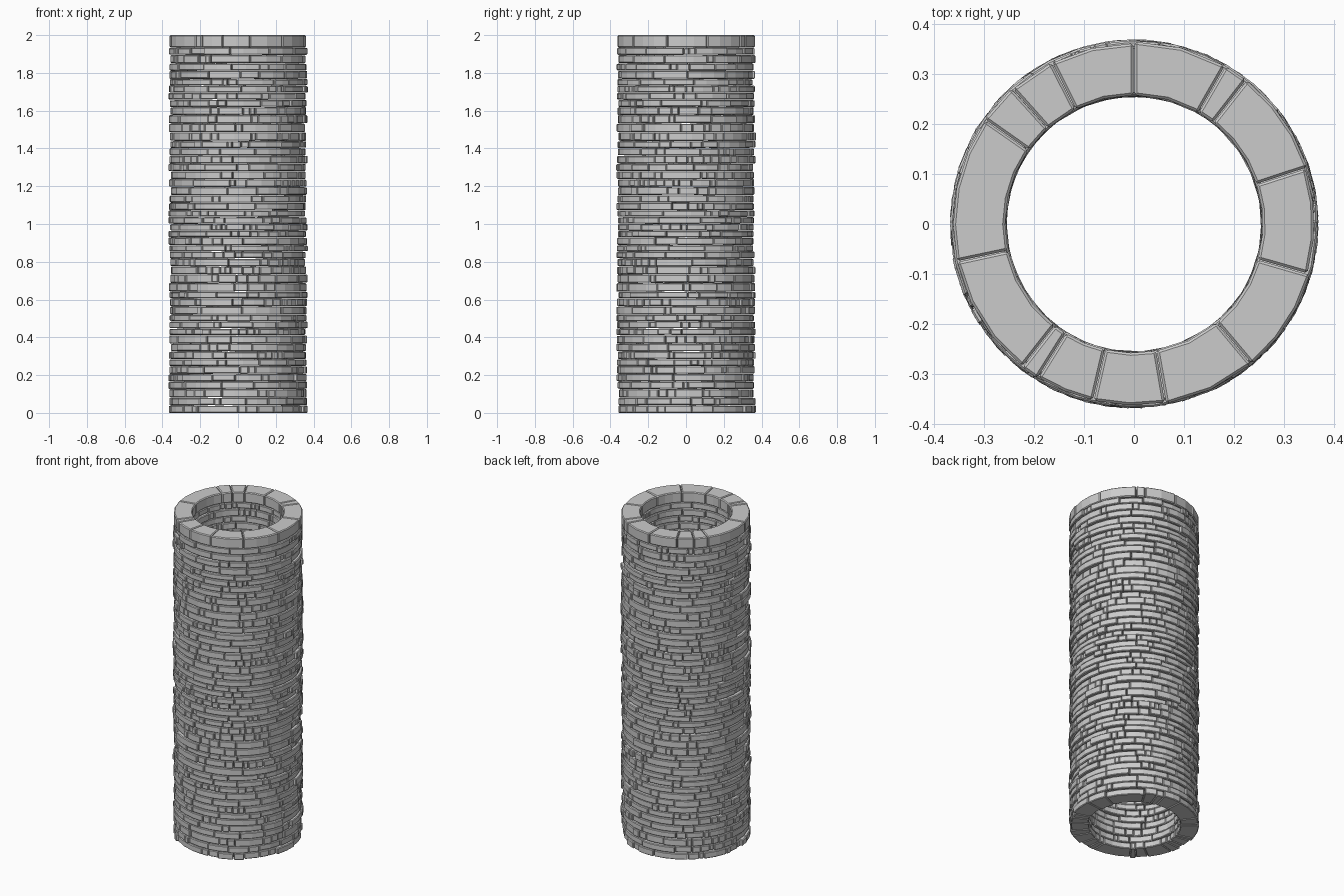
import bpy, bmesh, math, random

if "Cube" in bpy.data.objects:
    bpy.data.objects.remove(bpy.data.objects["Cube"])

random.seed(11)
R_IN, R_OUT = 0.259, 0.362


def add_stone(bm, a0, a1, z0, z1, r_in, r_out):
    """One curved block: a rectangular section swept along an arc."""
    n = max(1, math.ceil((a1 - a0) / math.radians(15)))
    rings = []
    for i in range(n + 1):
        a = a0 + (a1 - a0) * i / n
        c, s = math.cos(a), math.sin(a)
        rings.append([bm.verts.new((r * c, r * s, z)) for r, z in
                      ((r_in, z0), (r_out, z0), (r_out, z1), (r_in, z1))])
    for p, q in zip(rings, rings[1:]):
        for k in range(4):
            m = (k + 1) % 4
            bm.faces.new((p[k], p[m], q[m], q[k]))
    bm.faces.new(rings[0])
    bm.faces.new(rings[-1][::-1])


def finish(name, bm, width):
    """Turn the blocks into an object with chamfered edges."""
    bmesh.ops.recalc_face_normals(bm, faces=bm.faces)
    me = bpy.data.meshes.new(name)
    bm.to_mesh(me)
    bm.free()
    ob = bpy.data.objects.new(name, me)
    bpy.context.collection.objects.link(ob)
    mod = ob.modifiers.new("chamfer", 'BEVEL')
    mod.width = width
    mod.segments = 1
    mod.limit_method = 'ANGLE'
    mod.angle_limit = math.radians(40)
    return ob


# Wall courses of irregular thin stones
COURSES, WALL_TOP = 48, 1.934
heights = [random.uniform(0.034, 0.046) for _ in range(COURSES)]
scale = WALL_TOP / sum(heights)
wall = bmesh.new()
z = 0.0
for row, h in enumerate(heights):
    h *= scale
    lengths = []
    while sum(lengths) < math.tau:
        lengths.append(random.choice((random.uniform(0.07, 0.2),
                                      random.uniform(0.25, 0.65))))
    fit = math.tau / sum(lengths)
    a = random.uniform(0, math.tau)
    for l in lengths:
        l *= fit
        jut = random.uniform(-0.008, 0.008)
        low = z + (0 if row == 0 else random.uniform(0.0, 0.003))
        add_stone(wall, a + 0.003, a + l - 0.003, low,
                  z + h - random.uniform(0.0, 0.003),
                  R_IN + random.uniform(-0.004, 0.006), R_OUT + jut)
        a += l
    z += h
finish("wall_stones", wall, 0.004)

# Taller capping ring of large stones
joints = [-168, -128, -122, -103, -80, -50, -16, 18, 52, 60, 90, 117, 132, 145, 192]
cap = bmesh.new()
for d0, d1 in zip(joints, joints[1:]):
    add_stone(cap, math.radians(d0) + 0.003, math.radians(d1) - 0.003,
              1.935, 2.0, 0.258, 0.364 + random.uniform(-0.003, 0.003))
finish("cap_stones", cap, 0.005)
